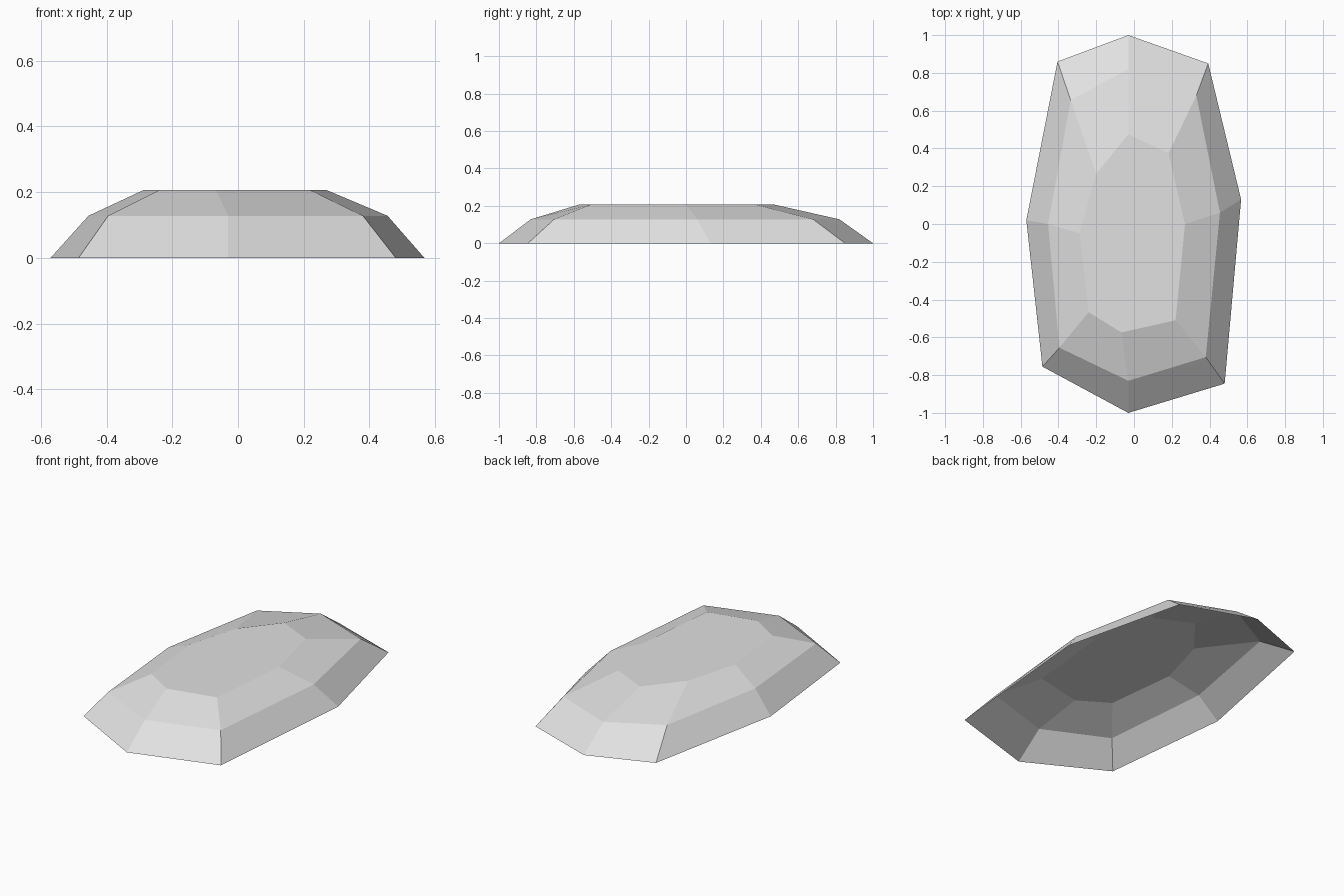
import bpy
import bmesh

default_cube = bpy.data.objects.get("Cube")
if default_cube:
    bpy.data.objects.remove(default_cube, do_unlink=True)


def make_material(name, color):
    material = bpy.data.materials.new(name)
    material.use_nodes = True
    material.diffuse_color = color
    material.node_tree.nodes["Principled BSDF"].inputs["Base Color"].default_value = color
    return material


def add_ring(bm, outline, height):
    return [bm.verts.new((x, y, height)) for x, y in outline]


def bridge_rings(bm, lower, upper):
    count = len(lower)
    for i in range(count):
        j = (i + 1) % count
        bm.faces.new((lower[i], lower[j], upper[j], upper[i]))


# Eight-sided outlines, counter-clockwise from the back point
base_outline = [(-.03, 1), (-.405, .86), (-.57, .02), (-.485, -.755),
                (-.03, -1), (.48, -.845), (.567, .13), (.393, .85)]
shoulder_outline = [(-.03, .82), (-.335, .655), (-.455, 0), (-.395, -.655),
                    (-.03, -.83), (.38, -.705), (.455, .06), (.33, .68)]
top_outline = [(-.03, .475), (-.2, .265), (-.288, -.05), (-.24, -.467),
               (-.067, -.574), (.22, -.51), (.27, 0), (.183, .375)]

# Faceted stone shell, open underneath
bm = bmesh.new()
base = add_ring(bm, base_outline, 0)
shoulder = add_ring(bm, shoulder_outline, .128)
top = add_ring(bm, top_outline, .206)
bridge_rings(bm, base, shoulder)
bridge_rings(bm, shoulder, top)
bm.faces.new(top)

mesh = bpy.data.meshes.new("flat_stone")
bm.to_mesh(mesh)
bm.free()
mesh.materials.append(make_material("light stone grey", (.75, .75, .75, 1)))
stone = bpy.data.objects.new("flat_stone", mesh)
bpy.context.collection.objects.link(stone)
